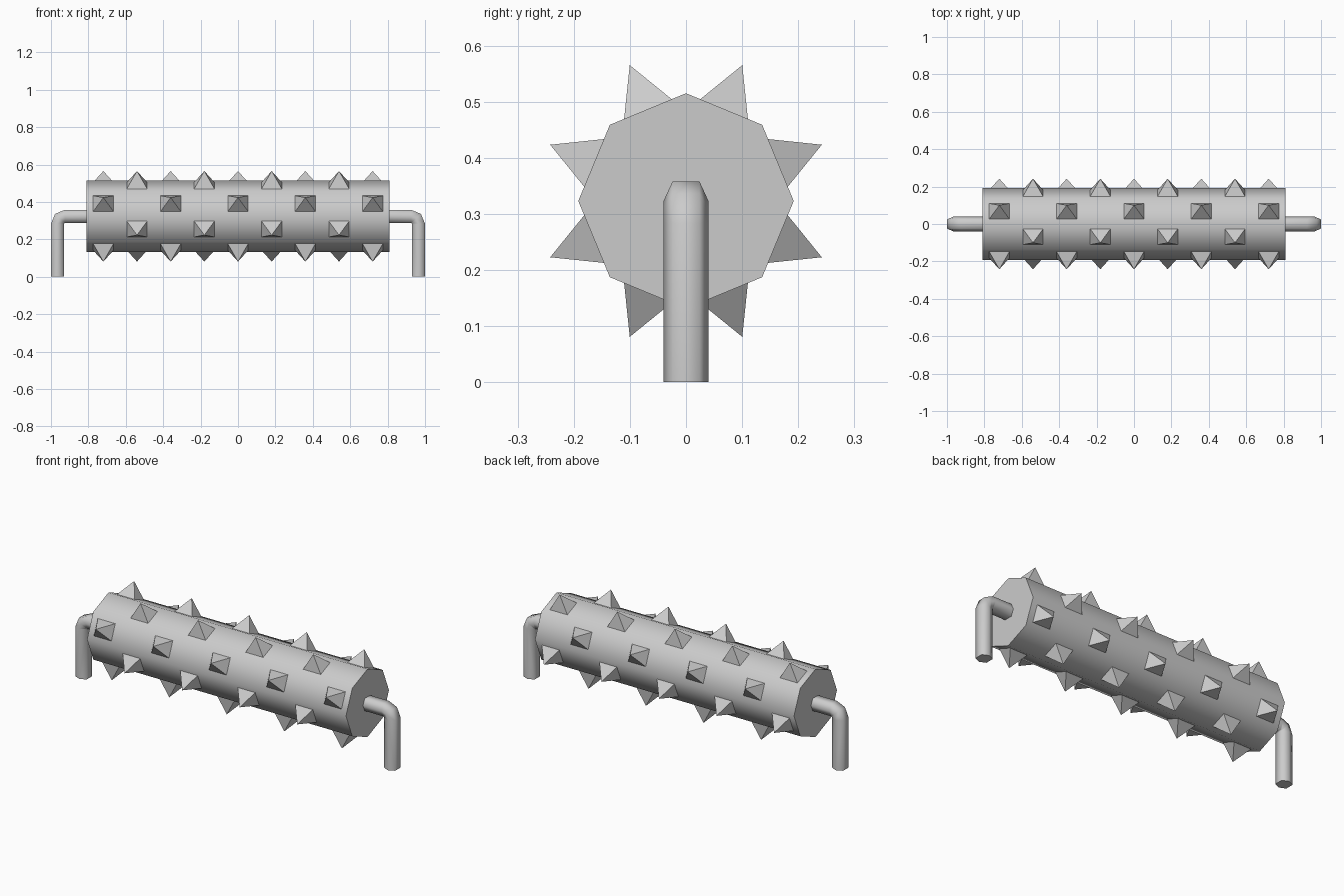
import bpy, bmesh
from math import sin, cos, pi, radians
from mathutils import Vector

if "Cube" in bpy.data.objects:
    bpy.data.objects.remove(bpy.data.objects["Cube"])

AXIS_Z, DRUM_R, DRUM_HALF = 0.323, 0.192, 0.81


def make_object(name, bm, smooth_angle=None):
    bmesh.ops.recalc_face_normals(bm, faces=bm.faces)
    mesh = bpy.data.meshes.new(name)
    bm.to_mesh(mesh)
    bm.free()
    obj = bpy.data.objects.new(name, mesh)
    bpy.context.collection.objects.link(obj)
    if smooth_angle:
        bpy.ops.object.select_all(action='DESELECT')
        obj.select_set(True)
        bpy.context.view_layer.objects.active = obj
        bpy.ops.object.shade_smooth_by_angle(angle=radians(smooth_angle))
    return obj


def loft(rings):
    """Closed tube through a list of point rings."""
    bm = bmesh.new()
    vs = [[bm.verts.new(p) for p in ring] for ring in rings]
    n = len(vs[0])
    for a, b in zip(vs, vs[1:]):
        for i in range(n):
            j = (i + 1) % n
            bm.faces.new((a[i], a[j], b[j], b[i]))
    bm.faces.new(vs[0])
    bm.faces.new(vs[-1])
    return bm


# Octagonal drum lying along x, corner pointing up
drum = [[(x, DRUM_R * sin(k * pi / 4), AXIS_Z + DRUM_R * cos(k * pi / 4))
         for k in range(8)] for x in (-DRUM_HALF, DRUM_HALF)]
make_object("roller_drum", loft(drum), 50)

# Pyramid spikes, staggered in rows of five and four on alternate drum faces
bm = bmesh.new()
apothem = DRUM_R * cos(pi / 8)
for k in range(8):
    a = pi / 8 + k * pi / 4
    out = Vector((0, cos(a), sin(a)))
    side = Vector((0, -sin(a), cos(a)))
    count = 4 if k % 2 == 0 else 5
    for i in range(count):
        base = Vector(((i - (count - 1) / 2) * 0.36, 0, AXIS_Z)) + out * (apothem - 0.002)
        corners = [bm.verts.new(base + Vector((sx * 0.056, 0, 0)) + side * (sy * 0.047))
                   for sx, sy in ((-1, -1), (1, -1), (1, 1), (-1, 1))]
        tip = bm.verts.new(Vector((base.x, 0, AXIS_Z)) + out * 0.262)
        bm.faces.new(corners)
        for j in range(4):
            bm.faces.new((corners[j], corners[(j + 1) % 4], tip))
make_object("drum_spikes", bm)

# Bent six-sided axle legs, one at each end
SECTION = [(0.04, 0), (0.024, 0.035), (-0.024, 0.035),
           (-0.04, 0), (-0.024, -0.035), (0.024, -0.035)]
BEND_R = 0.04
for s, name in ((-1, "left_leg"), (1, "right_leg")):
    # path stations: x, z and angle of the outward direction
    cx, cz = 0.965 - BEND_R, AXIS_Z - BEND_R
    stations = [(0.965, 0.0, 0.0)]
    stations += [(cx + BEND_R * cos(t), cz + BEND_R * sin(t), t) for t in (0, pi / 4, pi / 2)]
    stations += [(0.79, AXIS_Z, pi / 2)]
    rings = [[(s * (x + v * cos(t)), u, z + v * sin(t)) for u, v in SECTION]
             for x, z, t in stations]
    make_object(name, loft(rings), 70)
